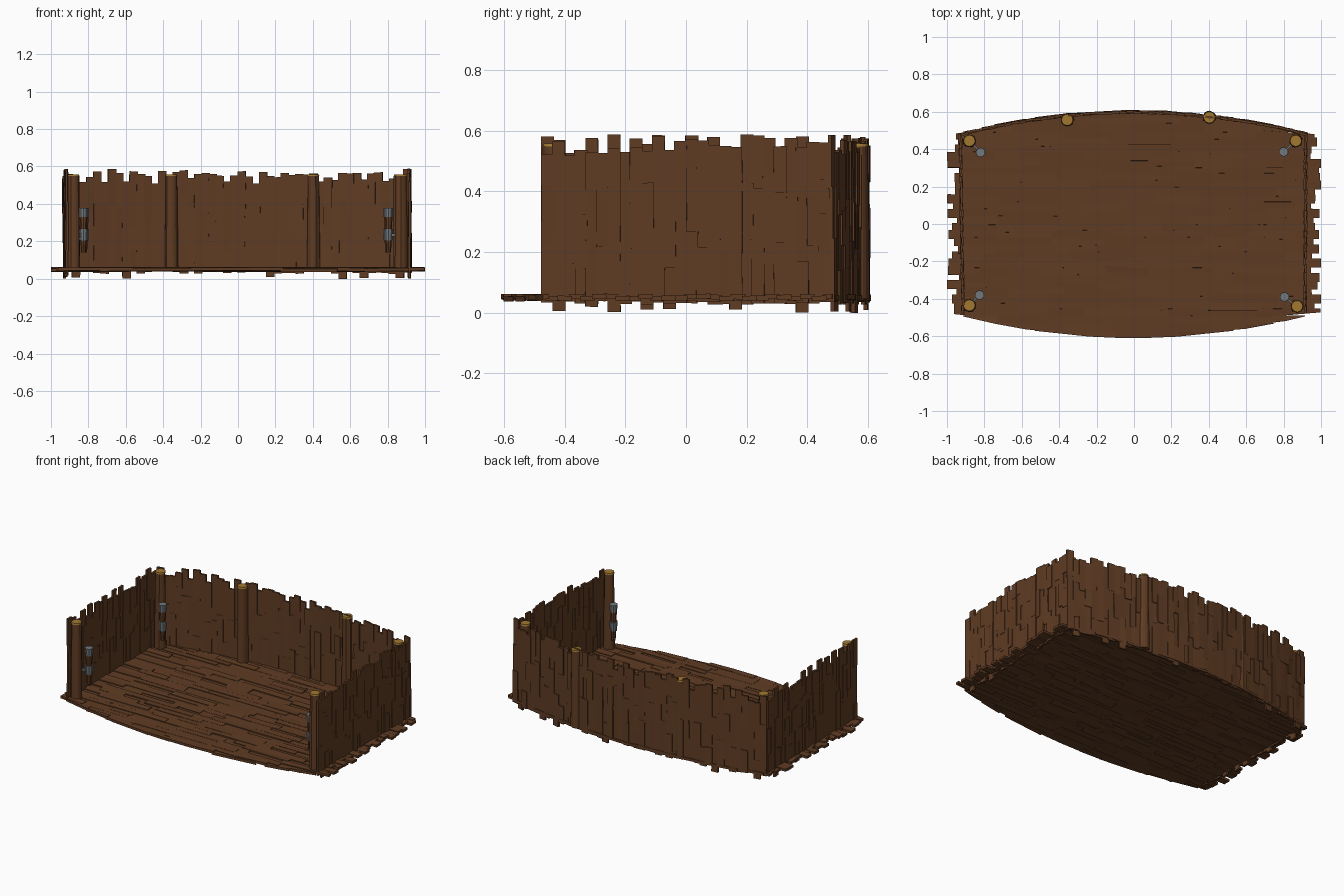
import bpy, bmesh, math, random
from mathutils import Matrix, Vector

if "Cube" in bpy.data.objects:
    bpy.data.objects.remove(bpy.data.objects["Cube"])

random.seed(7)
U = random.uniform


def material(name, rgb):
    m = bpy.data.materials.new(name)
    m.diffuse_color = (*rgb, 1)
    m.use_nodes = True
    m.node_tree.nodes["Principled BSDF"].inputs["Base Color"].default_value = m.diffuse_color
    return m


WOOD = material("wood", (0.115, 0.045, 0.017))
CUT = material("cut_wood", (0.36, 0.19, 0.03))
IRON = material("iron", (0.17, 0.19, 0.2))


def finish(bm, name, *mats):
    bmesh.ops.recalc_face_normals(bm, faces=bm.faces)
    me = bpy.data.meshes.new(name)
    bm.to_mesh(me)
    bm.free()
    for m in mats:
        me.materials.append(m)
    ob = bpy.data.objects.new(name, me)
    bpy.context.collection.objects.link(ob)
    return ob


def box(bm, size, matrix):
    return bmesh.ops.create_cube(bm, size=1, matrix=matrix @ Matrix.Diagonal((*size, 1)))["verts"]


def cone(bm, r1, r2, z1, z2, x, y, mat=0, sides=10):
    geo = bmesh.ops.create_cone(bm, cap_ends=True, segments=sides, radius1=r1, radius2=r2,
                                depth=z2 - z1, matrix=Matrix.Translation((x, y, (z1 + z2) / 2)))
    for f in {f for v in geo["verts"] for f in v.link_faces}:
        f.material_index = mat


def arc(x):
    # bowed front and back outline
    return 0.61 - 0.125 * (x / 0.95) ** 2


# Floor: rows of staggered planks, trimmed to the bowed outline
bm = bmesh.new()
rows = 32
step = 1.22 / rows
for i in range(rows):
    y = -0.61 + step * (i + 0.5)
    inner = max(0, abs(y) - step / 2)
    reach = 0.95 * math.sqrt(max(0, 0.61 - inner) / 0.125)
    left = -min(reach, U(0.93, 1.0))
    right = min(reach, U(0.93, 1.0))
    x = left
    while x < right - 0.01:
        end = min(x + U(0.14, 0.36), right)
        if right - end < 0.08:
            end = right
        rot = Matrix.Rotation(U(-0.012, 0.012), 4, 'Z') @ Matrix.Rotation(U(-0.06, 0.06), 4, 'X')
        m = Matrix.Translation(((x + end) / 2, y, U(0.046, 0.054))) @ rot
        for v in box(bm, (end - x + 0.012, step + 0.01, 0.016), m):
            lim = arc(v.co.x)
            v.co.y = max(-lim, min(lim, v.co.y))
            v.co.x = max(-1, min(1, v.co.x))
        x = end
finish(bm, "floor_planks", WOOD)


# Walls: upright planks in short overlapping lengths, with ragged tops
def wall(name, path, width=0.036):
    bm = bmesh.new()
    for a, b in zip(path, path[1:]):
        a, b = Vector(a), Vector(b)
        n = max(1, round((b - a).length / width))
        ang = math.atan2(b.y - a.y, b.x - a.x)
        for i in range(n):
            p = a.lerp(b, (i + 0.5) / n)
            top = U(0.505, 0.585)
            z = U(0.003, 0.025) if random.random() < 0.1 else U(0.03, 0.045)
            while z < top - 0.01:
                end = z + U(0.1, 0.26)
                if top - end < 0.07:
                    end = top
                off = U(-0.004, 0.004)
                m = (Matrix.Translation((p.x - off * math.sin(ang), p.y + off * math.cos(ang), (z + end) / 2))
                     @ Matrix.Rotation(ang + U(-0.08, 0.08), 4, 'Z')
                     @ Matrix.Rotation(U(-0.012, 0.012), 4, 'Y'))
                box(bm, ((b - a).length / n + 0.006, 0.013, end - z + 0.008), m)
                z = end
    finish(bm, name, WOOD)


back = [(-0.925 + 1.85 * i / 12, arc(-0.925 + 1.85 * i / 12) - 0.012) for i in range(13)]
wall("back_wall", back)
wall("left_wall", [(-0.915, -0.475), (-0.928, 0.475)])
wall("right_wall", [(0.915, -0.475), (0.918, 0.475)])

# Posts: rough bark trunk with pale sawn top
posts = [(-0.88, 0.445), (0.865, 0.445), (-0.88, -0.435), (0.872, -0.44), (-0.357, 0.557), (0.403, 0.57)]
for i, (x, y) in enumerate(posts):
    bm = bmesh.new()
    cone(bm, 0.036, 0.031, 0.045, 0.55, x, y, 0, 16)
    for v in bm.verts:
        s = U(0.92, 1.06)
        v.co.x = x + (v.co.x - x) * s
        v.co.y = y + (v.co.y - y) * s
    cone(bm, 0.032, 0.03, 0.548, 0.558, x, y, 1, 16)
    finish(bm, f"post_{i + 1}", WOOD, CUT)

# Torches: tapered handle, two iron bands and an arm to the corner post
torches = [(-0.82, 0.383), (0.8, 0.386), (-0.826, -0.38), (0.805, -0.39)]
for i, (x, y) in enumerate(torches):
    bm = bmesh.new()
    cone(bm, 0.014, 0.022, 0.14, 0.34, x, y, 0)
    cone(bm, 0.023, 0.025, 0.33, 0.378, x, y, 1)
    cone(bm, 0.022, 0.026, 0.205, 0.265, x, y, 1)
    px, py = posts[i]
    d = Vector((px - x, py - y))
    m = (Matrix.Translation(((x + px) / 2, (y + py) / 2, 0.235))
         @ Matrix.Rotation(math.atan2(d.y, d.x), 4, 'Z'))
    for v in box(bm, (d.length, 0.01, 0.016), m):
        for f in v.link_faces:
            f.material_index = 1
    finish(bm, f"torch_{i + 1}", WOOD, IRON)
